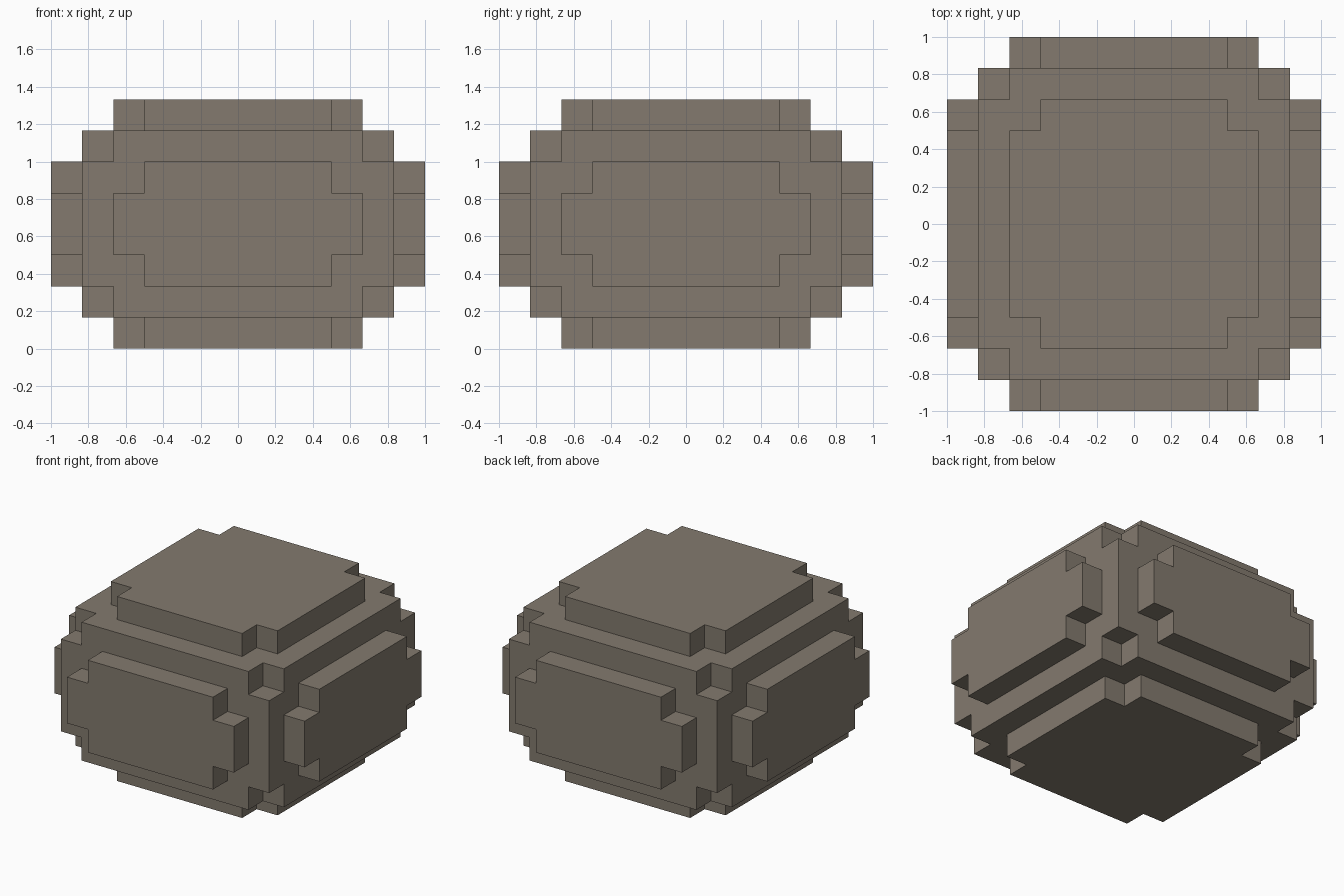
import bpy, bmesh, math
from mathutils import Vector

cube = bpy.data.objects.get("Cube")
if cube:
    bpy.data.objects.remove(cube, do_unlink=True)

UNIT = 1 / 6            # edge of one block
HALF = (6, 6, 4)        # half size in blocks


def filled(cell):
    """Notched core plus a raised, corner-cut plate on every side."""
    # distance of the block from the middle, all axes levelled to end at 6
    low, mid, high = sorted(
        int(abs(c + 0.5) + 0.5) + 6 - h for c, h in zip(cell, HALF))
    if high <= 5:
        return low < 5                      # core without its eight corners
    return high == 6 and mid <= 4 and low < 4   # plates without corners


# Outer skin of the blocks
bm = bmesh.new()
axes = [Vector((1, 0, 0)), Vector((0, 1, 0)), Vector((0, 0, 1))]
for x in range(-HALF[0], HALF[0]):
    for y in range(-HALF[1], HALF[1]):
        for z in range(-HALF[2], HALF[2]):
            cell = Vector((x, y, z))
            if not filled(cell):
                continue
            centre = cell + Vector((0.5, 0.5, 0.5 + HALF[2]))
            for i in range(3):
                for sign in (1, -1):
                    n = axes[i] * sign
                    if filled(cell + n):
                        continue
                    u, v = axes[(i + 1) % 3], axes[(i + 2) % 3] * sign
                    corners = (-u - v, u - v, u + v, v - u)
                    bm.faces.new([bm.verts.new((centre + (n + c) / 2) * UNIT)
                                  for c in corners])

# Join the blocks and merge flat areas into clean large faces
bmesh.ops.remove_doubles(bm, verts=bm.verts[:], dist=UNIT / 100)
bmesh.ops.dissolve_limit(bm, angle_limit=math.radians(1),
                         verts=bm.verts[:], edges=bm.edges[:])
bmesh.ops.triangulate(bm, faces=[f for f in bm.faces if len(f.verts) > 4])
bmesh.ops.recalc_face_normals(bm, faces=bm.faces[:])

mesh = bpy.data.meshes.new("stone_body")
bm.to_mesh(mesh)
bm.free()
body = bpy.data.objects.new("stone_body", mesh)
bpy.context.collection.objects.link(body)

# Warm grey stone
colour = (0.227, 0.195, 0.156, 1)
stone = bpy.data.materials.new("warm_grey_stone")
stone.use_nodes = True
stone.diffuse_color = colour
shader = next(n for n in stone.node_tree.nodes if n.type == 'BSDF_PRINCIPLED')
shader.inputs["Base Color"].default_value = colour
mesh.materials.append(stone)
